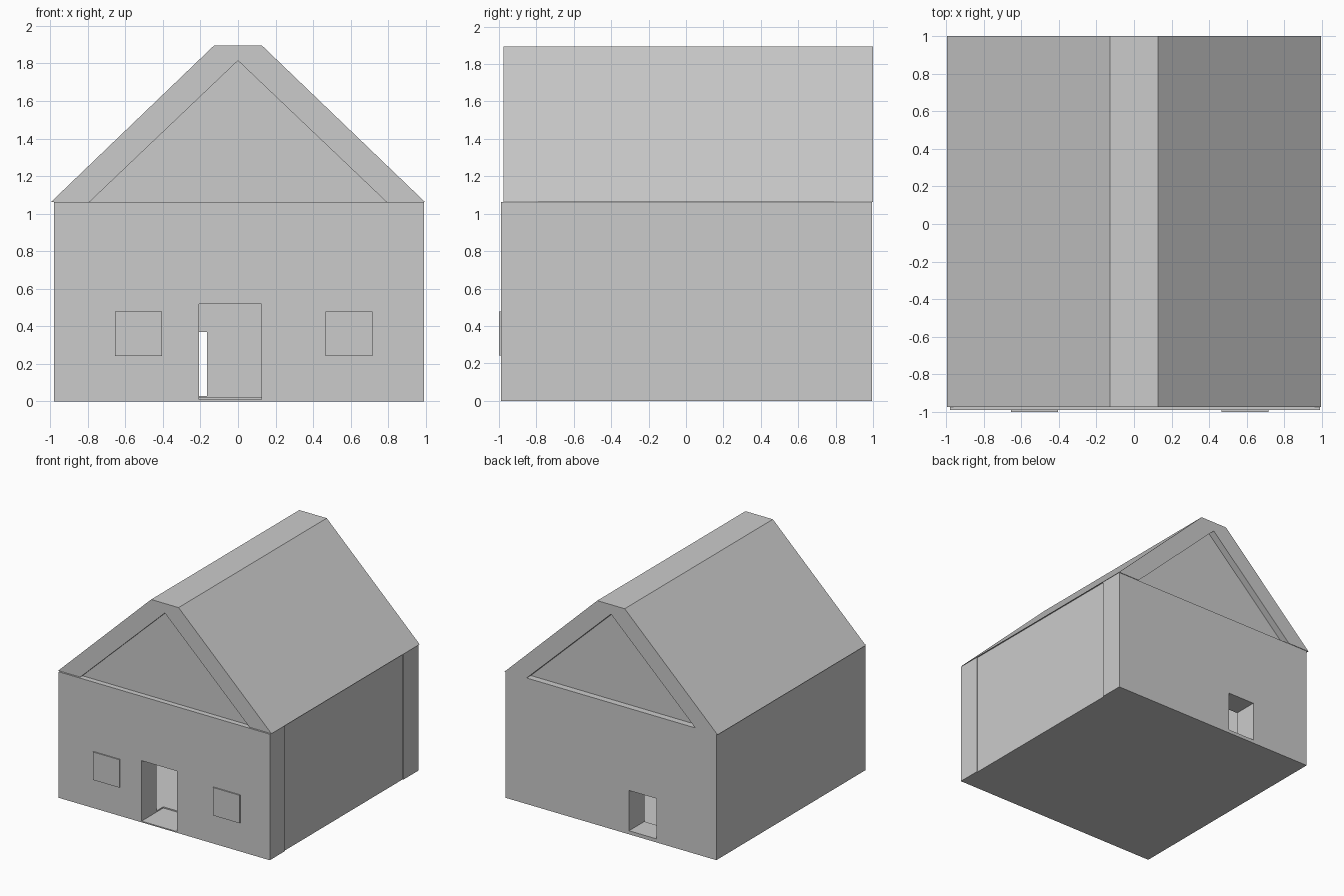
import bpy, bmesh
from mathutils import Vector

if "Cube" in bpy.data.objects:
    bpy.data.objects.remove(bpy.data.objects["Cube"])


def prism(name, profile, y0, y1):
    """Extrude an (x, z) outline from y0 to y1."""
    bm = bmesh.new()
    face = bm.faces.new([bm.verts.new((x, y0, z)) for x, z in profile])
    ext = bmesh.ops.extrude_face_region(bm, geom=[face])
    verts = [v for v in ext["geom"] if isinstance(v, bmesh.types.BMVert)]
    bmesh.ops.translate(bm, verts=verts, vec=Vector((0, y1 - y0, 0)))
    bmesh.ops.recalc_face_normals(bm, faces=bm.faces)
    mesh = bpy.data.meshes.new(name)
    bm.to_mesh(mesh)
    bm.free()
    obj = bpy.data.objects.new(name, mesh)
    bpy.context.collection.objects.link(obj)
    return obj


def box(name, x0, x1, y0, y1, z0, z1):
    return prism(name, [(x0, z0), (x1, z0), (x1, z1), (x0, z1)], y0, y1)


def cut(obj, cutter):
    cutter.hide_render = True
    cutter.hide_viewport = True
    mod = obj.modifiers.new(cutter.name, 'BOOLEAN')
    mod.operation = 'DIFFERENCE'
    mod.solver = 'EXACT'
    mod.object = cutter


EAVES = 1.063

# Hollow walls with a floor, two door openings and a slightly inset right wall
walls = box("walls", -0.98, 0.99, -0.99, 0.995, 0, EAVES)
cut(walls, box("room_cutter", -0.79, 0.79, -0.79, 0.79, 0.02, 1.3))
cut(walls, box("front_door_cutter", -0.207, 0.125, -1.2, -0.7, 0.01, 0.52))
cut(walls, box("back_door_cutter", -0.42, -0.165, 0.7, 1.2, 0.03, 0.37))
cut(walls, box("right_inset_cutter", 0.983, 1.2, -0.79, 0.79, -0.1, 1.3))

# Roof shell with a flat ridge
prism("roof", [(-0.995, EAVES), (-0.128, 1.895), (0.128, 1.895), (0.995, EAVES),
               (0.79, EAVES), (0, 1.815), (-0.79, EAVES)], -0.975, 1.0)

# Attic block, set back to form both recessed gables
prism("attic", [(-0.79, EAVES), (0, 1.815), (0.79, EAVES)], -0.945, 0.94)

# Raised front windows
for side, x0 in (("left", -0.655), ("right", 0.466)):
    box(side + "_window", x0, x0 + 0.249, -1.0, -0.985, 0.242, 0.478)
